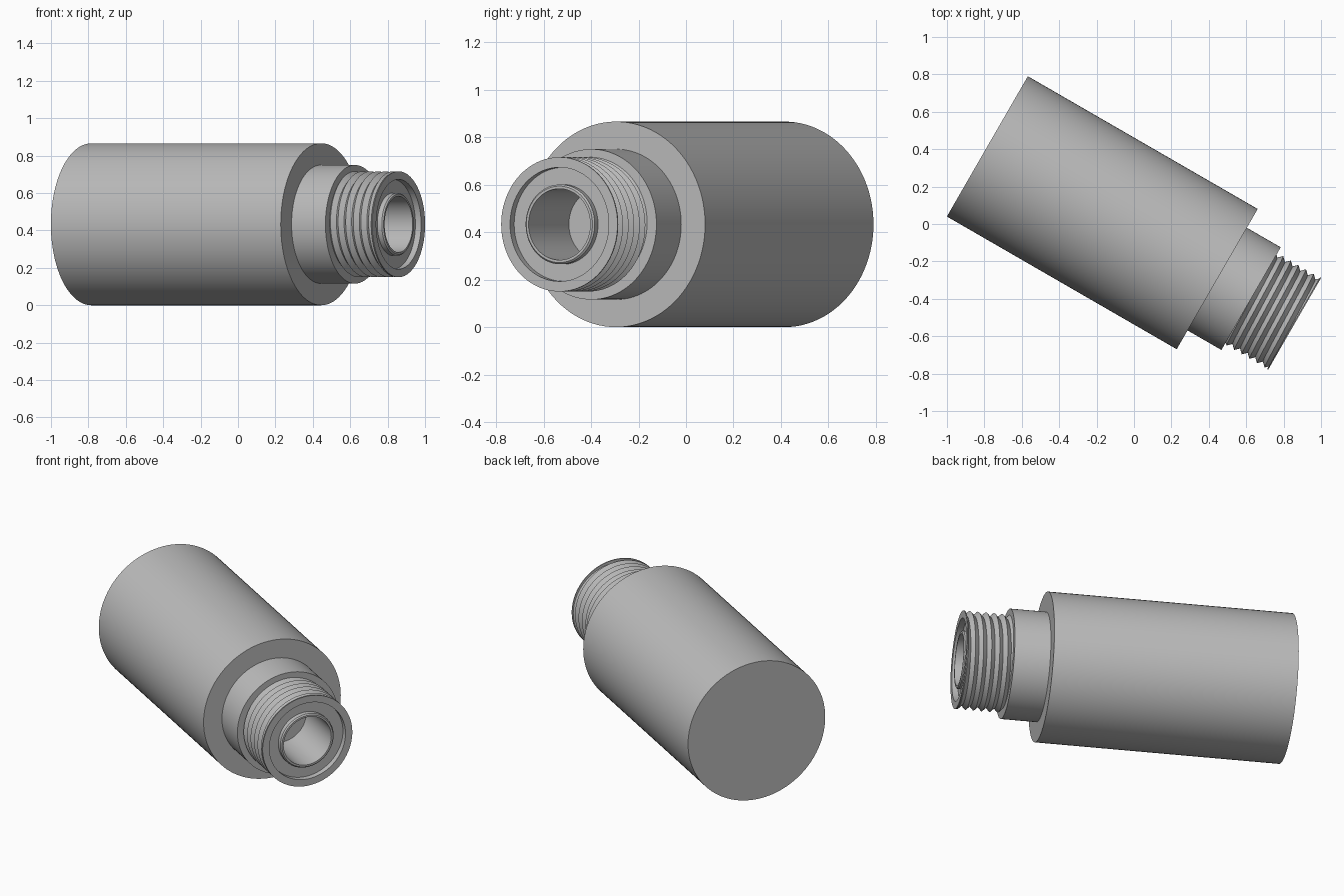
import bpy, bmesh
from math import cos, sin, pi, radians
from mathutils import Matrix

cube = bpy.data.objects.get("Cube")
if cube:
    bpy.data.objects.remove(cube)

SEG = 96
BODY_R, BODY_END = 0.433, 1.419
COLLAR_R, COLLAR_END = 0.317, 1.628
TIP, BORE_R, BORE_FLOOR = 1.897, 0.15, 1.557
CREST_R, ROOT_R, PITCH = 0.283, 0.26, 0.047
LIP = TIP - 0.006

# Local z runs along the axis, from the closed end to the threaded tip
placement = (Matrix.Translation((-0.784, 0.415, BODY_R))
             @ Matrix.Rotation(radians(-30), 4, 'Z')
             @ Matrix.Rotation(radians(90), 4, 'Y'))

metal = bpy.data.materials.new("grey metal")
metal.use_nodes = True
GREY = (0.5, 0.5, 0.5, 1)
metal.diffuse_color = GREY
metal.node_tree.nodes["Principled BSDF"].inputs["Base Color"].default_value = GREY


def skin(name, rows, point, angle=30):
    """Surface around the axis; point(row, turn) gives (distance along, radius)."""
    bm = bmesh.new()
    grid = []
    for row in rows:
        ring = []
        for i in range(SEG + 1):
            turn = i / SEG
            along, r = point(row, turn)
            ring.append(bm.verts.new((r * cos(2 * pi * turn), r * sin(2 * pi * turn), along)))
        grid.append(ring)
    for a, b in zip(grid, grid[1:]):
        for i in range(SEG):
            bm.faces.new((a[i], a[i + 1], b[i + 1], b[i]))
    bmesh.ops.remove_doubles(bm, verts=bm.verts, dist=1e-5)
    # Rows run from the closed end with the outside facing away from the axis
    bm.normal_update()
    mesh = bpy.data.meshes.new(name)
    bm.to_mesh(mesh)
    bm.free()
    mesh.materials.append(metal)
    obj = bpy.data.objects.new(name, mesh)
    bpy.context.collection.objects.link(obj)
    obj.matrix_world = placement
    bpy.ops.object.select_all(action='DESELECT')
    obj.select_set(True)
    bpy.context.view_layer.objects.active = obj
    bpy.ops.object.shade_smooth_by_angle(angle=radians(angle))
    return obj


def lathe(name, profile):
    return skin(name, profile, lambda p, turn: p)


# Main body and the collar stepped out of it
lathe("body", [(0, 0), (0, BODY_R), (BODY_END, BODY_R), (BODY_END, 0.3)])
lathe("collar", [(BODY_END, COLLAR_R), (COLLAR_END, COLLAR_R), (COLLAR_END, 0.25)])

# End rim, ring recess, inner tube and blind bore
lathe("nose", [(LIP, 0.25), (LIP, CREST_R), (TIP, CREST_R), (TIP, 0.24),
               (TIP - 0.035, 0.24), (TIP - 0.035, 0.168), (TIP - 0.007, 0.168),
               (TIP, 0.161), (TIP, BORE_R), (BORE_FLOOR, BORE_R), (BORE_FLOOR, 0)])


# Helical V thread, trimmed flat at the collar and the rim
def thread_point(half_turns, turn):
    along = COLLAR_END + (half_turns / 2 + turn) * PITCH
    along = min(max(along, COLLAR_END), LIP)
    phase = ((along - COLLAR_END) / PITCH - turn) % 1
    height = 1 - abs(2 * phase - 1)
    return along, ROOT_R + (CREST_R - ROOT_R) * height


turns = int((LIP - COLLAR_END) / PITCH) + 1
skin("thread", range(-2, 2 * turns + 1), thread_point)
